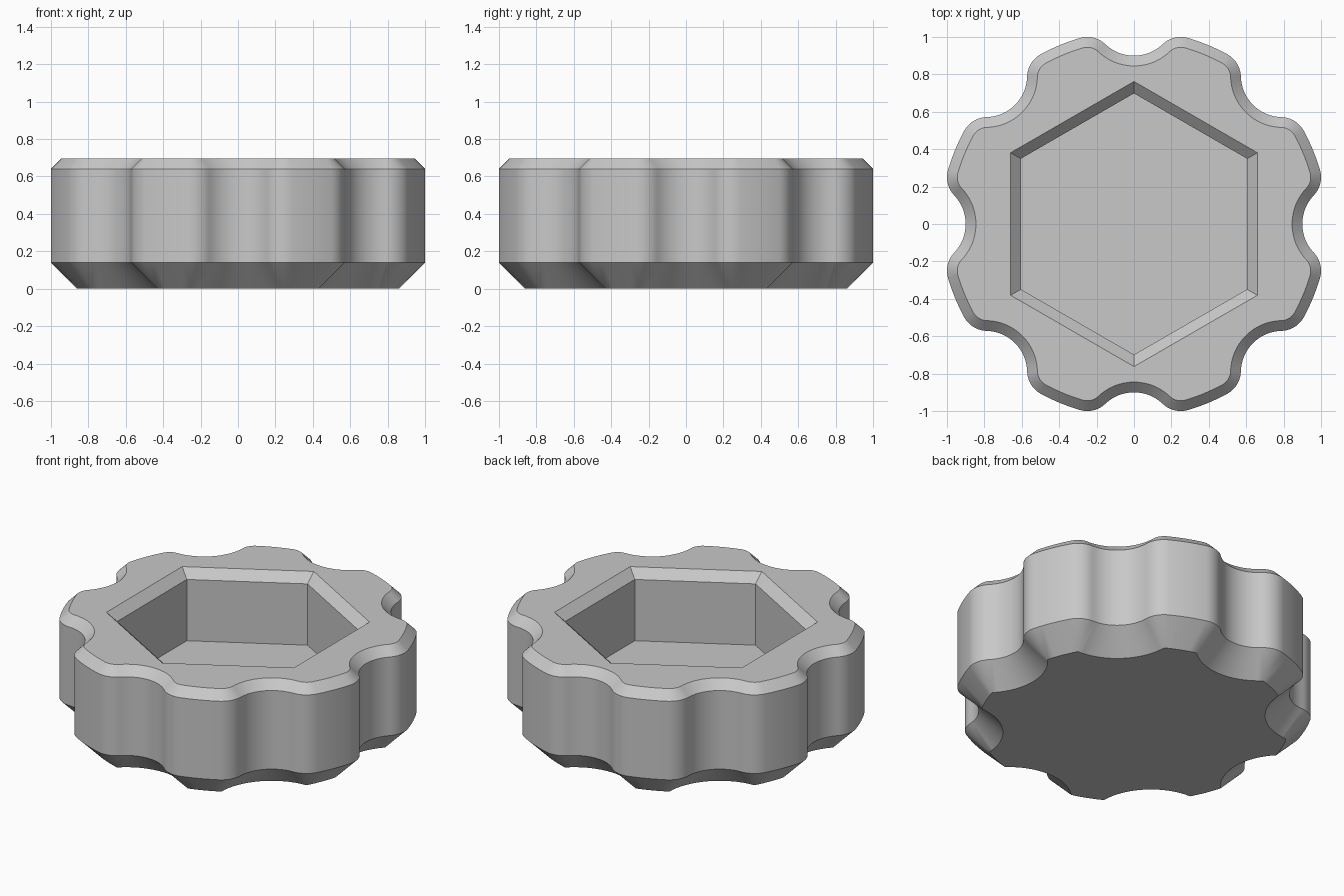
import bpy, bmesh
from math import sin, cos, atan2, hypot, pi, radians

default = bpy.data.objects.get("Cube")
if default:
    bpy.data.objects.remove(default, do_unlink=True)

LOBES = 8
HEIGHT = 0.695
EDGE = 0.055             # top and pocket chamfer
BASE = 0.14              # bottom chamfer
FLOOR = 0.25             # pocket floor height
FILLET = 0.14            # rounding of lobe corners
FU, FV = 0.86, 0.25      # fillet centre beside a notch axis
NOTCH_R = 0.2225
NOTCH_C = 0.9 + NOTCH_R
HEX_R = 0.762

grey = bpy.data.materials.new("grey")
grey.use_nodes = True
colour = (0.58, 0.58, 0.58, 1)
grey.diffuse_color = colour
grey.node_tree.nodes["Principled BSDF"].inputs["Base Color"].default_value = colour


def arc(cx, cy, r, a, b, n):
    """Points on an arc from angle a to angle b."""
    return [(cx + r * cos(a + (b - a) * i / n), cy + r * sin(a + (b - a) * i / n))
            for i in range(n + 1)]


def outline(inset):
    """Scalloped outline, moved inwards by inset."""
    outer = atan2(FV, FU)
    inner = atan2(FV, NOTCH_C - FU)
    lobe_r = hypot(FU, FV) + FILLET - inset
    r = FILLET - inset
    unit = arc(FU, -FV, r, -outer, inner, 10)
    unit += arc(NOTCH_C, 0, NOTCH_R + inset, pi + inner, pi - inner, 16)
    unit += arc(FU, FV, r, -inner, outer, 10)
    unit += arc(0, 0, lobe_r, outer, 2 * pi / LOBES - outer, 4)
    points = []
    for k in range(LOBES):
        c, s = cos(2 * pi * k / LOBES), sin(2 * pi * k / LOBES)
        points += [(c * x - s * y, s * x + c * y) for x, y in unit]
    return points


def hexagon(radius):
    return arc(0, 0, radius, pi / 2, 2.5 * pi, 6)[:6]


bm = bmesh.new()


def ring(points, z):
    return [bm.verts.new((x, y, z)) for x, y in points]


def bridge(lower, upper):
    n = len(lower)
    for i in range(n):
        j = (i + 1) % n
        bm.faces.new((lower[i], lower[j], upper[j], upper[i]))


# Outer wall with chamfers, and the underside
rings = [ring(outline(d), z) for d, z in
         ((BASE, 0), (0, BASE), (0, HEIGHT - EDGE), (EDGE, HEIGHT))]
for low, high in zip(rings, rings[1:]):
    bridge(low, high)
bm.faces.new(rings[0][::-1])

# Hexagonal pocket with a chamfered lip
hex_in = HEX_R - EDGE / cos(pi / 6)
pocket = [ring(hexagon(r), z) for r, z in
          ((HEX_R, HEIGHT), (hex_in, HEIGHT - EDGE), (hex_in, FLOOR))]
for low, high in zip(pocket, pocket[1:]):
    bridge(low, high)
bm.faces.new(pocket[-1])

# Flat top between the outline and the pocket
bmesh.ops.remove_doubles(bm, verts=bm.verts[:], dist=1e-5)
rim = [e for e in bm.edges if e.is_boundary]
bmesh.ops.triangle_fill(bm, edges=rim, use_beauty=True, normal=(0, 0, 1))
bmesh.ops.recalc_face_normals(bm, faces=bm.faces[:])

mesh = bpy.data.meshes.new("scalloped_knob")
bm.to_mesh(mesh)
bm.free()
mesh.materials.append(grey)
knob = bpy.data.objects.new("scalloped_knob", mesh)
bpy.context.collection.objects.link(knob)
bpy.ops.object.select_all(action='DESELECT')
knob.select_set(True)
bpy.context.view_layer.objects.active = knob
bpy.ops.object.shade_smooth_by_angle(angle=radians(30))
